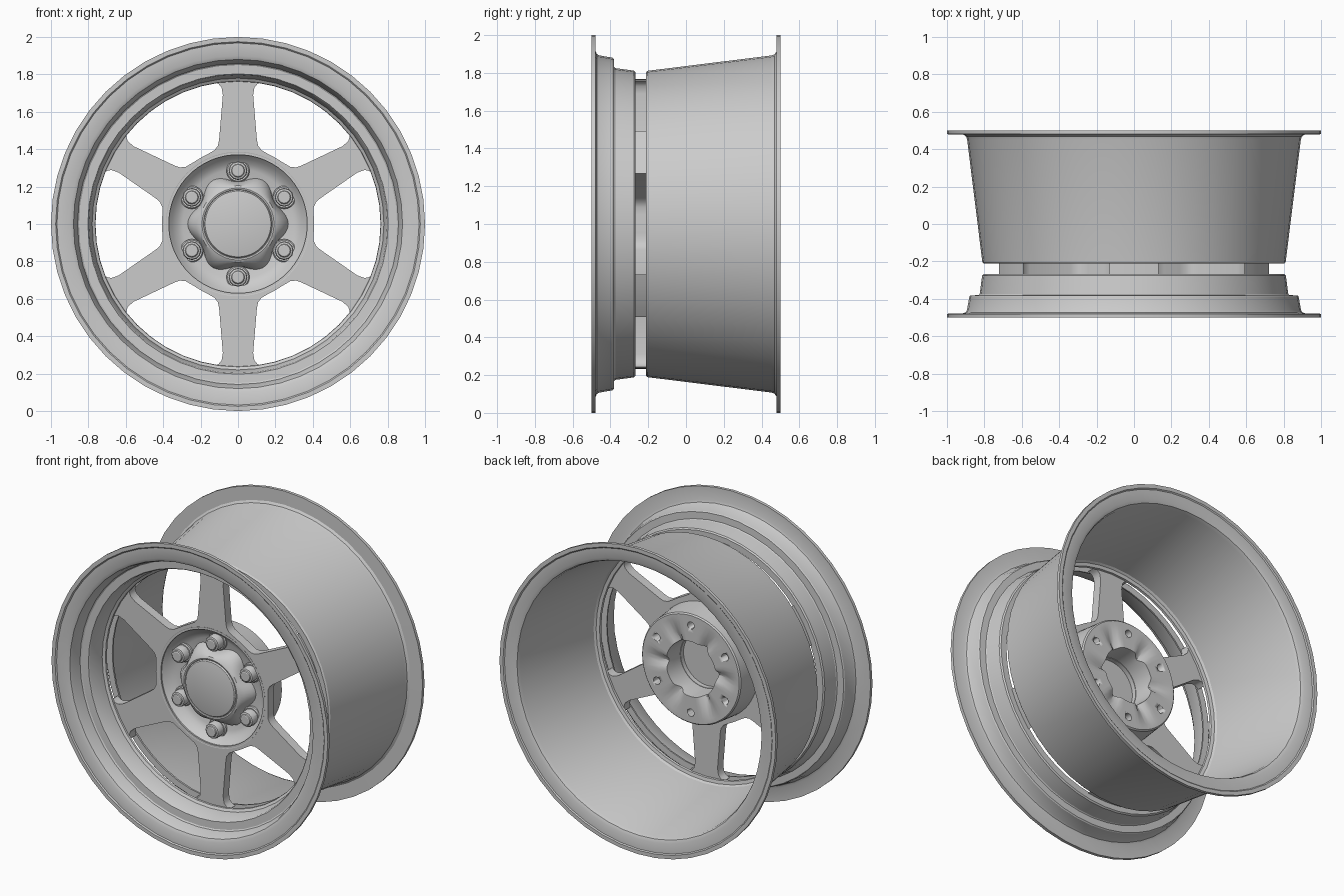
import bpy
from math import sin, cos, pi, radians
from mathutils import Matrix

if "Cube" in bpy.data.objects:
    bpy.data.objects.remove(bpy.data.objects["Cube"])

CENTRE_Z = 1.0


def finish(ob, angle=30):
    bpy.ops.object.select_all(action='DESELECT')
    ob.select_set(True)
    bpy.context.view_layer.objects.active = ob
    bpy.ops.object.mode_set(mode='EDIT')
    bpy.ops.mesh.select_all(action='SELECT')
    bpy.ops.mesh.normals_make_consistent(inside=False)
    bpy.ops.object.mode_set(mode='OBJECT')
    bpy.ops.object.shade_smooth_by_angle(angle=radians(angle))
    return ob


def lathe(name, profile, segs, loop=True, shape=None, at=(0, CENTRE_Z)):
    """Spin (radius, y) points round the y axis; shape() may vary them by angle."""
    verts, faces, n = [], [], len(profile)
    for s in range(segs):
        a = 2 * pi * s / segs
        for i, (r, y) in enumerate(profile):
            if shape:
                r, y = shape(i, r, y, a)
            verts.append((at[0] + r * cos(a), y, at[1] + r * sin(a)))
    for s in range(segs):
        t = (s + 1) % segs
        for i in range(n if loop else n - 1):
            j = (i + 1) % n
            faces.append((s * n + i, s * n + j, t * n + j, t * n + i))
    if not loop:  # flat caps on both ends
        faces.append([s * n for s in range(segs)])
        faces.append([s * n + n - 1 for s in range(segs)])
    me = bpy.data.meshes.new(name)
    me.from_pydata(verts, [], faces)
    ob = bpy.data.objects.new(name, me)
    bpy.context.collection.objects.link(ob)
    return finish(ob)


# front rim: flange, stepped barrel and inner lip
lathe("front_rim", [
    (1.0, -.5), (1.0, -.48), (.915, -.478), (.9, -.472), (.893, -.46),
    (.88, -.388), (.874, -.382), (.83, -.38), (.825, -.374), (.812, -.276),
    (.804, -.268), (.762, -.268), (.764, -.28), (.78, -.29), (.797, -.392),
    (.803, -.4), (.85, -.402), (.858, -.408), (.872, -.465), (.88, -.482),
    (.9, -.492), (.968, -.493), (.975, -.5)], 48)

# rear barrel: tapered, flaring to the back flange
lathe("rear_barrel", [
    (.762, -.212), (.803, -.212), (.811, -.203), (.892, .45), (.898, .468),
    (.912, .478), (1.0, .48), (1.0, .5), (.975, .5), (.968, .494),
    (.905, .492), (.885, .483), (.876, .462), (.795, -.18), (.785, -.192),
    (.764, -.197)], 48)

# six-spoke plate: one half spoke outline, mirrored and repeated
half = [(.07, .765), (.13, .758), (.105, .75), (.088, .73), (.081, .69),
        (.101, .45), (.107, .42), (.125, .395), (.16, .375)]
outline = []
for k in range(6):
    turn = Matrix.Rotation(-k * pi / 3, 2)
    left = [(-x, y) for x, y in reversed(half)]
    for p in left + [(0, .768)] + half + [(.203, .352)]:
        x, y = p
        c, s = cos(k * pi / 3), sin(k * pi / 3)
        outline.append((x * c + y * s, y * c - x * s))
hole = [(.37 * cos(2 * pi * i / 72), .37 * sin(2 * pi * i / 72)) for i in range(72)]
cu = bpy.data.curves.new("spokes", 'CURVE')
cu.dimensions, cu.fill_mode, cu.extrude = '2D', 'BOTH', .03
for pts in (outline, hole):
    sp = cu.splines.new('POLY')
    sp.points.add(len(pts) - 1)
    for q, (x, y) in zip(sp.points, pts):
        q.co = (x, y, 0, 1)
    sp.use_cyclic_u = True
spokes = bpy.data.objects.new("spokes", cu)
bpy.context.collection.objects.link(spokes)
spokes.location = (0, -.24, CENTRE_Z)
spokes.rotation_euler = (pi / 2, 0, 0)
bpy.ops.object.select_all(action='DESELECT')
spokes.select_set(True)
bpy.context.view_layer.objects.active = spokes
bpy.ops.object.convert(target='MESH')
bpy.ops.object.mode_set(mode='EDIT')
bpy.ops.mesh.select_all(action='SELECT')
bpy.ops.mesh.remove_doubles(threshold=.0005)
bpy.ops.object.mode_set(mode='OBJECT')
finish(spokes, 35)


# hub: dished front, bored centre, back pad with wedge grooves between the bolts
def grooves(i, r, y, a):
    if i in (7, 8):
        y -= (.035, .02)[i - 7] * max(0, cos(6 * a)) ** 2
    return r, y


hub = lathe("hub", [
    (.386, -.271), (.376, -.268), (.352, -.238), (.325, -.214), (.295, -.2),
    (.175, -.195), (.175, -.12), (.18, -.05), (.24, -.05), (.32, -.05),
    (.35, -.05), (.358, -.058), (.372, -.21), (.386, -.225)], 72, shape=grooves)

# bolt holes and lug nuts
for k in range(6):
    a = pi / 2 + k * pi / 3
    spot = (.285 * cos(a), CENTRE_Z + .285 * sin(a))
    cutter = lathe("bolt_hole_cutter", [(.024, -.15), (.024, .05)], 16, loop=False, at=spot)
    cutter.hide_render = True
    cutter.hide_set(True)
    cut = hub.modifiers.new("bolt_hole", 'BOOLEAN')
    cut.object, cut.operation, cut.solver = cutter, 'DIFFERENCE', 'EXACT'
    lathe("nut_seat", [(.062, -.19), (.062, -.212), (.056, -.218), (.04, -.218)],
          20, loop=False, at=spot)
    lathe("lug_nut", [(.05, -.2), (.05, -.262), (.046, -.27), (.036, -.273),
                      (.033, -.28), (.028, -.283)], 12, loop=False, at=spot)


# centre cap with a collar scalloped around the nuts
def scallop(i, r, y, a):
    if i < 3:
        r += (.022, .018, .008)[i] * cos(6 * a)
    return r, y


lathe("centre_collar", [
    (.25, -.19), (.243, -.225), (.222, -.262), (.205, -.28), (.192, -.286),
    (.184, -.284), (.172, -.27), (.172, -.19)], 72, shape=scallop)
lathe("centre_cap", [(.176, -.22), (.182, -.282), (.176, -.29), (.17, -.292)],
      48, loop=False)
